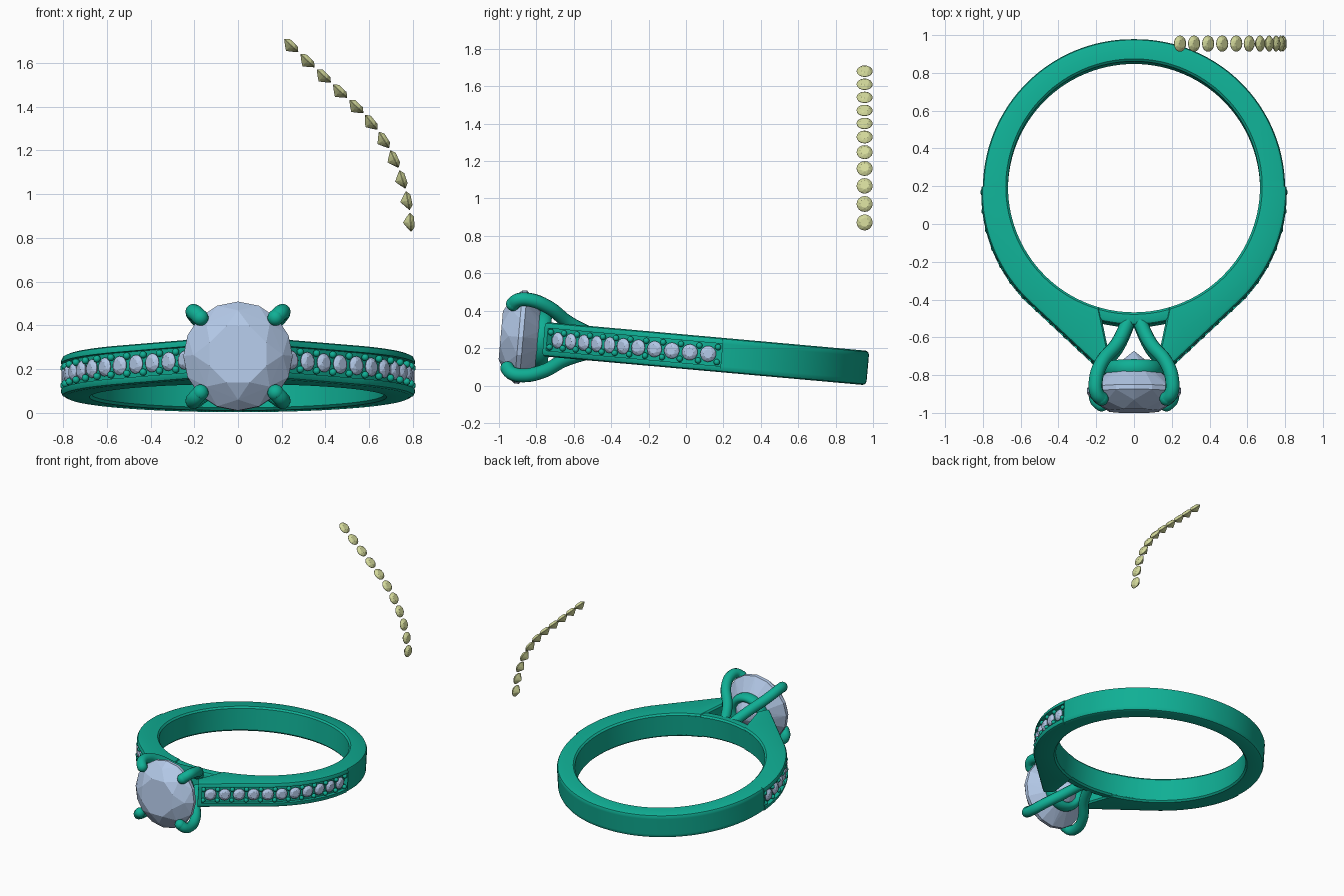
import bpy, bmesh
from math import sin, cos, radians
from mathutils import Vector, Matrix

if "Cube" in bpy.data.objects:
    bpy.data.objects.remove(bpy.data.objects["Cube"])

# Ring plane: local x / y in the hoop, local z along its axis, tilted 5 degrees
RING = Matrix.Translation((0, 0.19, 0.163)) @ Matrix.Rotation(radians(-5.1), 4, 'X')
# Loose row of stones: the same layout stood upright at the back
LOOSE = Matrix.Translation((0, 0.955, 0.80)) @ Matrix.Rotation(radians(-90), 4, 'X')


def material(name, rgb):
    m = bpy.data.materials.new(name)
    m.diffuse_color = (*rgb, 1)
    m.use_nodes = True
    m.node_tree.nodes["Principled BSDF"].inputs["Base Color"].default_value = m.diffuse_color
    return m


GREEN = material("green_metal", (0.005, 0.43, 0.30))
BLUE = material("pale_blue_stone", (0.45, 0.58, 0.80))
OLIVE = material("pale_olive_stone", (0.66, 0.70, 0.33))


def finish(bm, name, mat, matrix=RING, smooth=True):
    me = bpy.data.meshes.new(name)
    bm.to_mesh(me)
    bm.free()
    ob = bpy.data.objects.new(name, me)
    bpy.context.collection.objects.link(ob)
    me.materials.append(mat)
    ob.matrix_world = matrix
    if smooth:
        bpy.ops.object.select_all(action='DESELECT')
        ob.select_set(True)
        bpy.context.view_layer.objects.active = ob
        bpy.ops.object.shade_smooth_by_angle(angle=radians(35))
    return ob


def polar(r, deg):
    return Vector((r * cos(radians(deg)), r * sin(radians(deg)), 0))


def loft(sections, h, caps):
    """Skin channelled cross-sections given as (outer, inner, channel depth)."""
    bm = bmesh.new()
    c, k, e = 0.02, 0.06, 0.012
    loops = []
    for outer, inner, depth in sections:
        length = (outer - inner).length
        d = (outer - inner) / length
        half = [(h - e, 0), (h, e), (h, length - c), (h - .3 * c, length - .3 * c),
                (h - c, length), (k, length), (k, length - depth)]
        prof = half + [(-w, t) for w, t in reversed(half)]
        loops.append([bm.verts.new(inner + d * t + Vector((0, 0, w))) for w, t in prof])
    n = len(loops[0])
    for a, b in zip(loops, loops[1:]):
        for i in range(n):
            bm.faces.new((a[i], a[(i + 1) % n], b[(i + 1) % n], b[i]))
    if caps[0]:
        bm.faces.new(loops[0])
    if caps[1]:
        bm.faces.new(loops[-1])
    bmesh.ops.remove_doubles(bm, verts=bm.verts, dist=1e-5)
    bmesh.ops.recalc_face_normals(bm, faces=bm.faces)
    return bm


# Half band: back arc, channelled side arc, then straight cathedral shoulder
R_IN, TURN, DEPTH = 0.667, -46, 0.03
TIP, TIP_IN = Vector((0.19, -0.955, 0)), Vector((0.135, -0.875, 0))


def outer_side(deg):
    return polar(0.808 + 0.019 * deg / TURN, deg)


def shoulder(s):
    out = outer_side(TURN).lerp(TIP, s)
    if s < 0.65:
        return out, polar(R_IN, TURN - 28 * s / 0.65)
    return out, polar(R_IN, TURN - 28).lerp(TIP_IN, (s - 0.65) / 0.35)


secs = [(polar(0.785 + 0.015 * (90 - a) / 90, a), polar(R_IN, a), 0) for a in range(90, -1, -3)]
secs.append((outer_side(0), polar(R_IN, 0), 0))
secs += [(outer_side(-a), polar(R_IN, -a), DEPTH) for a in range(0, 46, 3)]
secs += [(*shoulder(i / 20), DEPTH) for i in range(20)]
secs += [(*shoulder(0.95), 0), (*shoulder(1), 0)]
band = finish(loft(secs, 0.092, (False, True)), "band", GREEN)
mir = band.modifiers.new("mirror", 'MIRROR')
mir.merge_threshold = 0.0005

# Thin bridge closing the hoop beneath the head
arc = [(polar(0.735, a), polar(R_IN, a), 0) for a in range(-122, -57, 4)]
finish(loft(arc, 0.087, (True, True)), "bridge", GREEN)

# Outer channel path for placing stones
path = [outer_side(-a) for a in range(0, 46)] + [shoulder(i / 20)[0] for i in range(21)]


def along(dist):
    for a, b in zip(path, path[1:]):
        step = (b - a).length
        if dist <= step:
            break
        dist -= step
    t = (b - a).normalized()
    return a + t * dist, Vector((-t.y, t.x, 0))


def gem(bm, radius, crown, pavilion, matrix, girdle=0.06):
    """Brilliant cut: table up +Z, girdle at the origin, facets from a convex hull."""
    pts = [Vector((0, 0, -pavilion))]
    g = girdle * radius
    for i in range(16):
        p = polar(radius, i * 22.5)
        pts += [p, p + Vector((0, 0, -g))]
    for i in range(8):
        pts.append(polar(0.56 * radius, i * 45) + Vector((0, 0, crown)))
        pts.append(polar(0.82 * radius, i * 45 + 22.5) + Vector((0, 0, crown * 0.56)))
        pts.append(polar(0.5 * radius, i * 45) + Vector((0, 0, -pavilion * 0.57)))
    vs = [bm.verts.new(matrix @ p) for p in pts]
    res = bmesh.ops.convex_hull(bm, input=vs)
    junk = [v for v in res["geom_interior"] if isinstance(v, bmesh.types.BMVert)]
    if junk:
        bmesh.ops.delete(bm, geom=junk, context='VERTS')


def facing(pos, normal):
    return Matrix.Translation(pos) @ normal.to_track_quat('Z', 'Y').to_matrix().to_4x4()


START, PITCH, COUNT = 0.073, 0.102, 11


def stone_row(side):
    bm = bmesh.new()
    for i in range(COUNT):
        p, n = along(START + PITCH * i)
        pos = p - n * 0.017
        pos.x *= side
        gem(bm, 0.043, 0.016, 0.036, facing(pos, Vector((n.x * side, n.y, 0))))
    return bm


# Channel stones on both sides, and the loose row
finish(stone_row(1), "right_channel_stones", BLUE, smooth=False)
finish(stone_row(-1), "left_channel_stones", BLUE, smooth=False)
finish(stone_row(1), "loose_stones", OLIVE, LOOSE, smooth=False)

# Holding beads between the channel stones
bm = bmesh.new()
for i in range(COUNT + 1):
    p, n = along(START + PITCH * (i - 0.5))
    p = p - n * 0.012
    for sx in (1, -1):
        for w in (0.04, -0.04):
            bmesh.ops.create_icosphere(bm, subdivisions=2, radius=0.017,
                                       matrix=Matrix.Translation((p.x * sx, p.y, w)))
finish(bm, "beads", GREEN)

# Centre stone
bm = bmesh.new()
gem(bm, 0.25, 0.095, 0.225, facing(Vector((0, -1.09, 0)), Vector((0, -1, 0)))
    @ Matrix.Rotation(radians(22.5), 4, 'Z'), 0.1)
finish(bm, "centre_stone", BLUE, smooth=False)

# Gallery ring under the centre stone
bpy.ops.mesh.primitive_torus_add(major_radius=0.125, minor_radius=0.032,
                                 major_segments=48, minor_segments=14)
gallery = bpy.context.object
gallery.name = "gallery_ring"
gallery.data.materials.append(GREEN)
gallery.matrix_world = RING @ Matrix.Translation((0, -0.965, 0)) \
    @ Matrix.Rotation(radians(90), 4, 'X') @ Matrix.Diagonal((1, 1, 1.4, 1))
bpy.ops.object.shade_smooth()

# Four claws: tubes flaring from the bridge and hooking over the stone
claw = [(0.025, -0.70, 0.045), (0.085, -0.83, 0.10), (0.175, -0.95, 0.175),
        (0.203, -1.05, 0.203), (0.196, -1.11, 0.196), (0.172, -1.135, 0.172)]
for sx, sxn in ((1, "right"), (-1, "left")):
    for sz, szn in ((1, "upper"), (-1, "lower")):
        cu = bpy.data.curves.new(f"{szn}_{sxn}_claw", 'CURVE')
        cu.dimensions = '3D'
        cu.bevel_depth = 0.037
        cu.bevel_resolution = 4
        cu.use_fill_caps = True
        sp = cu.splines.new('BEZIER')
        sp.bezier_points.add(len(claw) - 1)
        for bp, (x, y, z) in zip(sp.bezier_points, claw):
            bp.co = (x * sx, y, z * sz)
            bp.handle_left_type = bp.handle_right_type = 'AUTO'
        cu.materials.append(GREEN)
        ob = bpy.data.objects.new(cu.name, cu)
        bpy.context.collection.objects.link(ob)
        ob.matrix_world = RING
        # rounded claw tip
        bm = bmesh.new()
        x, y, z = claw[-1]
        bmesh.ops.create_uvsphere(bm, u_segments=20, v_segments=12, radius=0.037,
                                  matrix=Matrix.Translation((x * sx, y, z * sz)))
        finish(bm, f"{szn}_{sxn}_claw_tip", GREEN)
